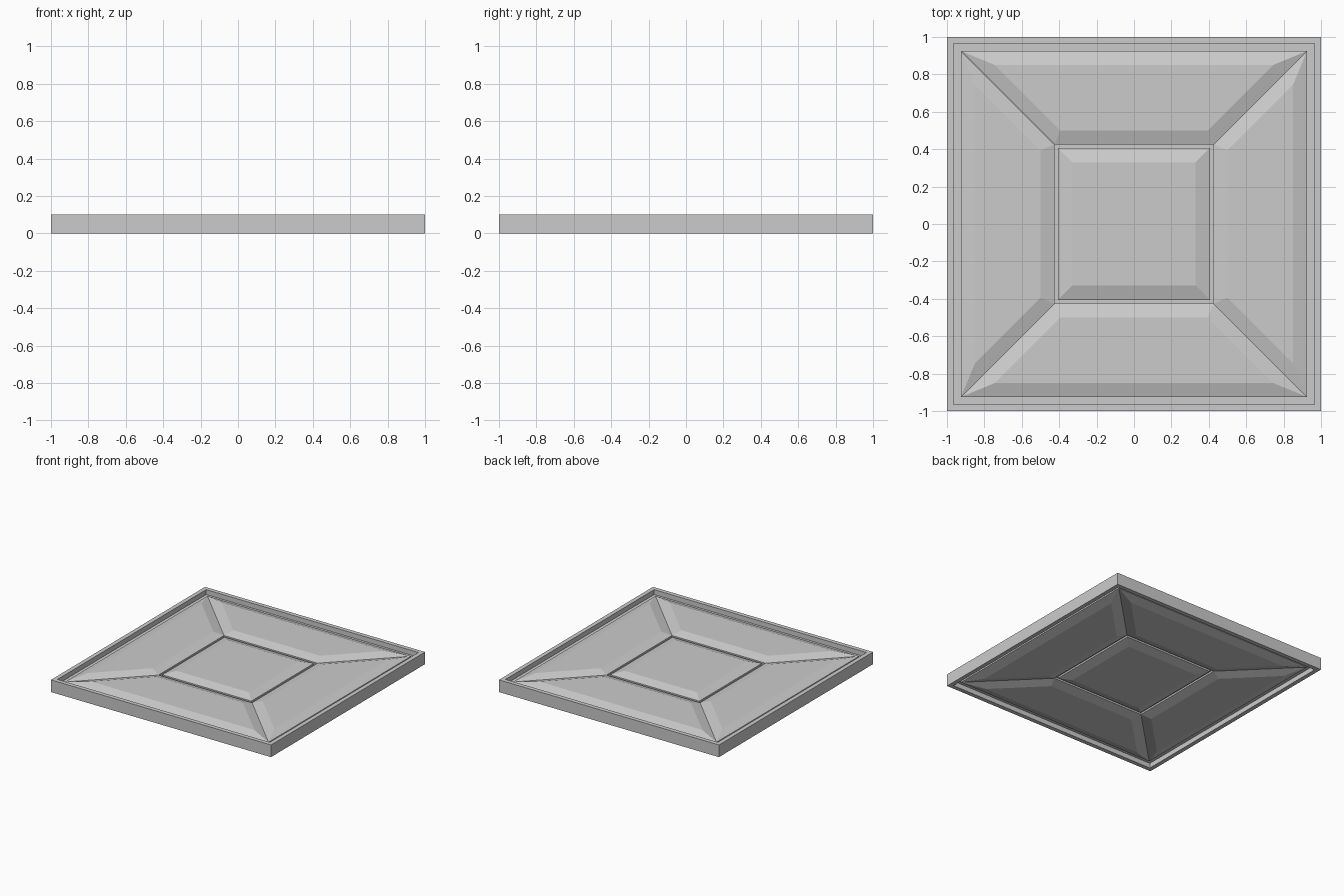
import bpy, bmesh
from math import radians
from mathutils import Matrix

if "Cube" in bpy.data.objects:
    bpy.data.objects.remove(bpy.data.objects["Cube"])


def finish(bm, name):
    bmesh.ops.recalc_face_normals(bm, faces=bm.faces)
    me = bpy.data.meshes.new(name)
    bm.to_mesh(me)
    bm.free()
    ob = bpy.data.objects.new(name, me)
    bpy.context.collection.objects.link(ob)
    return ob


def square(r):
    return [(-r, -r), (r, -r), (r, r), (-r, r)]


def prism(bm, outline, z0, z1):
    """Extrude an outline between two heights; return bottom and top faces."""
    low = bm.faces.new([bm.verts.new((x, y, z0)) for x, y in outline])
    ext = bmesh.ops.extrude_face_region(bm, geom=[low], use_keep_orig=True)["geom"]
    bmesh.ops.translate(bm, vec=(0, 0, z1 - z0),
                        verts=[g for g in ext if isinstance(g, bmesh.types.BMVert)])
    top = [g for g in ext if isinstance(g, bmesh.types.BMFace)][0]
    bmesh.ops.recalc_face_normals(bm, faces=bm.faces)
    return low, top


def panel(name, outline, turn=0):
    """Slab with a wide shallow bevel on both its upper and lower side."""
    bm = bmesh.new()
    caps = prism(bm, outline, 0.026, 0.074)
    bmesh.ops.inset_individual(bm, faces=list(caps), thickness=0.075,
                               depth=0.024, use_even_offset=True)
    bmesh.ops.rotate(bm, verts=bm.verts, cent=(0, 0, 0),
                     matrix=Matrix.Rotation(radians(turn), 3, 'Z'))
    return finish(bm, name)


# Outer rim: square ring
bm = bmesh.new()
loops = [[bm.verts.new((x, y, z)) for x, y in square(r)]
         for r, z in ((1, 0), (1, 0.1), (0.965, 0.1), (0.965, 0))]
for a, b in zip(loops, loops[1:] + loops[:1]):
    for i in range(4):
        j = (i + 1) % 4
        bm.faces.new((a[i], a[j], b[j], b[i]))
finish(bm, "outer_rim")

# Thin core sheet forming the floor of the grooves
bm = bmesh.new()
prism(bm, square(0.966), 0.04, 0.06)
finish(bm, "core_sheet")

# Four trapezoid panels around the square centre panel
trapezoid = [(-0.925, -0.925), (0.925, -0.925), (0.425, -0.425), (-0.425, -0.425)]
for k, side in enumerate(("front", "right", "back", "left")):
    panel(side + "_panel", trapezoid, 90 * k)
panel("centre_panel", square(0.405))
